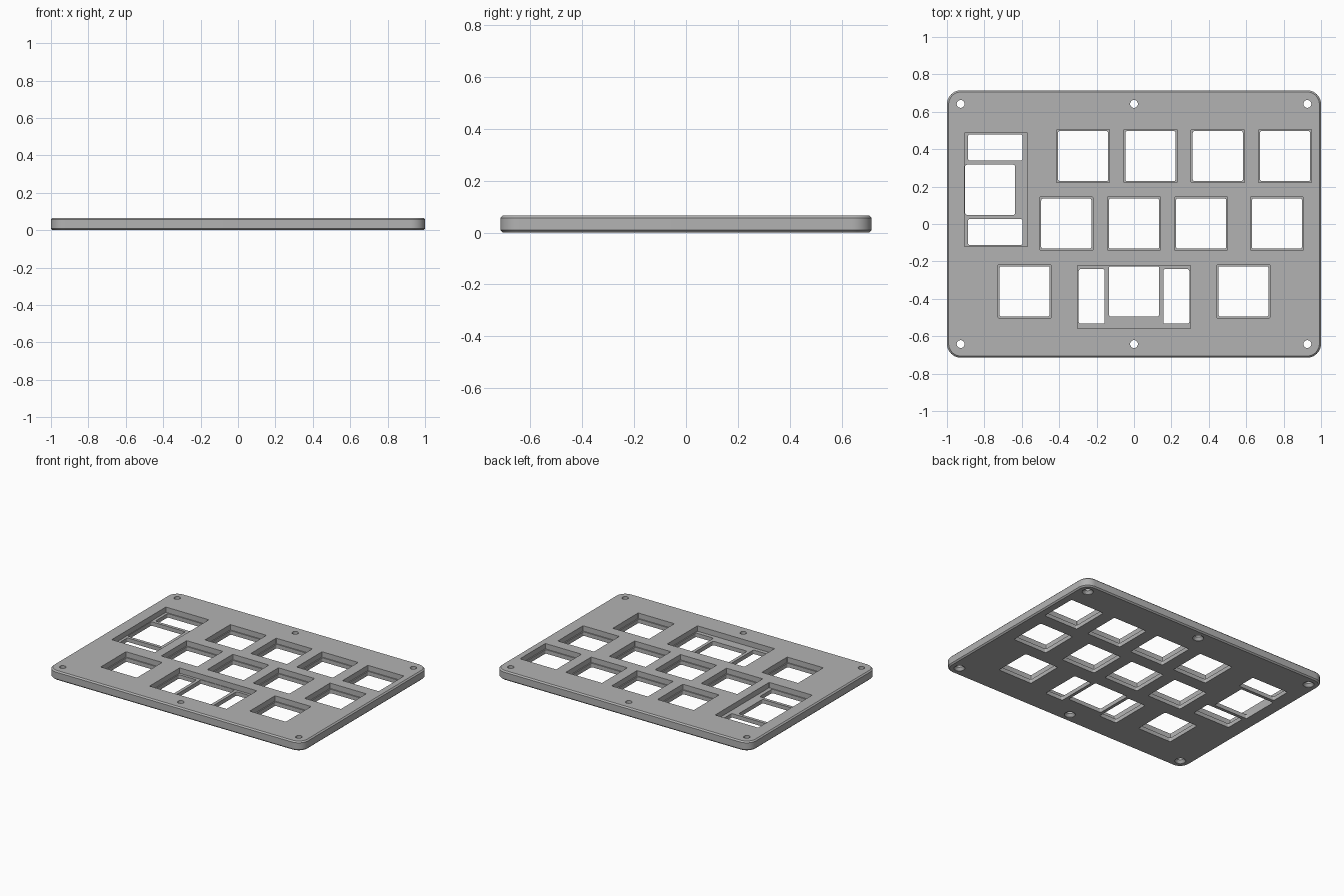
import bpy
import bmesh
from math import cos, sin, pi

HEIGHT = 0.066      # plate thickness
LIP = 0.028         # thickness left under the recesses
CHAMFER = 0.009
KEY, KEY_RECESS = 0.268, 0.284

if "Cube" in bpy.data.objects:
    bpy.data.objects.remove(bpy.data.objects["Cube"])

grey = bpy.data.materials.new("plate_grey")
grey.use_nodes = True
colour = (0.45, 0.45, 0.45, 1)
grey.diffuse_color = colour
grey.node_tree.nodes["Principled BSDF"].inputs["Base Color"].default_value = colour


def rounded_rect(cx, cy, w, d, r, steps):
    """Outline of a rectangle with rounded corners."""
    points = []
    for i, (sx, sy) in enumerate([(1, 1), (-1, 1), (-1, -1), (1, -1)]):
        for k in range(steps + 1):
            a = (i + k / steps) * pi / 2
            points.append((cx + sx * (w / 2 - r) + r * cos(a),
                           cy + sy * (d / 2 - r) + r * sin(a)))
    return points


def circle(cx, cy, r, steps=24):
    return [(cx + r * cos(2 * pi * k / steps), cy + r * sin(2 * pi * k / steps))
            for k in range(steps)]


def loft(bm, layers):
    """Closed solid through (outline, z) layers, bottom to top."""
    rings = [[bm.verts.new((x, y, z)) for x, y in outline] for outline, z in layers]
    n = len(rings[0])
    bm.faces.new(rings[0][::-1])
    bm.faces.new(rings[-1])
    for low, high in zip(rings, rings[1:]):
        for k in range(n):
            j = (k + 1) % n
            bm.faces.new((low[k], low[j], high[j], high[k]))


def make_object(name, solids):
    bm = bmesh.new()
    for layers in solids:
        loft(bm, layers)
    mesh = bpy.data.meshes.new(name)
    bm.to_mesh(mesh)
    bm.free()
    mesh.materials.append(grey)
    obj = bpy.data.objects.new(name, mesh)
    bpy.context.scene.collection.objects.link(obj)
    return obj


def slot(rect, bottom, r):
    outline = rounded_rect(*rect, r, 4)
    return [(outline, bottom), (outline, HEIGHT + 0.05)]


# Plate body with rounded corners and chamfered rims
outer = rounded_rect(0, 0, 2, 1.43, 0.075, 10)
inner = rounded_rect(0, 0, 2 - 2 * CHAMFER, 1.43 - 2 * CHAMFER, 0.075 - CHAMFER, 10)
plate = make_object("key_plate", [[(inner, 0), (outer, CHAMFER),
                                   (outer, HEIGHT - CHAMFER), (inner, HEIGHT)]])

# Single key positions, row by row
rows = {0.363: (-0.272, 0.088, 0.448, 0.808),
        0.002: (-0.362, 0, 0.359, 0.764),
        -0.36: (-0.585, 0.585)}
recesses, openings = [], []
for y, columns in rows.items():
    for x in columns:
        recesses.append((x, y, KEY_RECESS, KEY_RECESS))
        openings.append((x, y, KEY, KEY))


def wide_key(cx, cy, turned):
    """Shared recess with a key opening between two side openings."""
    def place(x, y, w, d):
        return (cx - y, cy + x, d, w) if turned else (cx + x, cy + y, w, d)
    recesses.append(place(0, -0.031, 0.606, 0.338))
    openings.append(place(0, 0, KEY, KEY))
    for side in (-1, 1):
        openings.append(place(side * 0.226, -0.027, 0.139, 0.291))


wide_key(0, -0.36, False)
wide_key(-0.769, 0.183, True)

# Screw holes, countersunk from below
screws = []
for x in (-0.927, 0, 0.927):
    for y in (-0.642, 0.642):
        wide, narrow = circle(x, y, 0.036), circle(x, y, 0.021)
        screws.append([(wide, -0.05), (wide, 0.002), (narrow, 0.02),
                       (narrow, HEIGHT + 0.05)])

# Cut everything out of the plate
cutters = [make_object("recess_cutter", [slot(q, LIP, 0.004) for q in recesses]),
           make_object("opening_cutter", [slot(q, -0.05, 0.01) for q in openings]),
           make_object("screw_cutter", screws)]
for cutter in cutters:
    cutter.hide_render = True
    cut = plate.modifiers.new(cutter.name, 'BOOLEAN')
    cut.operation = 'DIFFERENCE'
    cut.solver = 'EXACT'
    cut.object = cutter

bpy.context.view_layer.update()
depsgraph = bpy.context.evaluated_depsgraph_get()
result = bpy.data.meshes.new_from_object(plate.evaluated_get(depsgraph))
plate.modifiers.clear()
plate.data = result
for cutter in cutters:
    bpy.data.objects.remove(cutter)

# Smooth round corners, crisp edges
bpy.ops.object.select_all(action='DESELECT')
plate.select_set(True)
bpy.context.view_layer.objects.active = plate
bpy.ops.object.shade_smooth_by_angle(angle=pi / 6)
